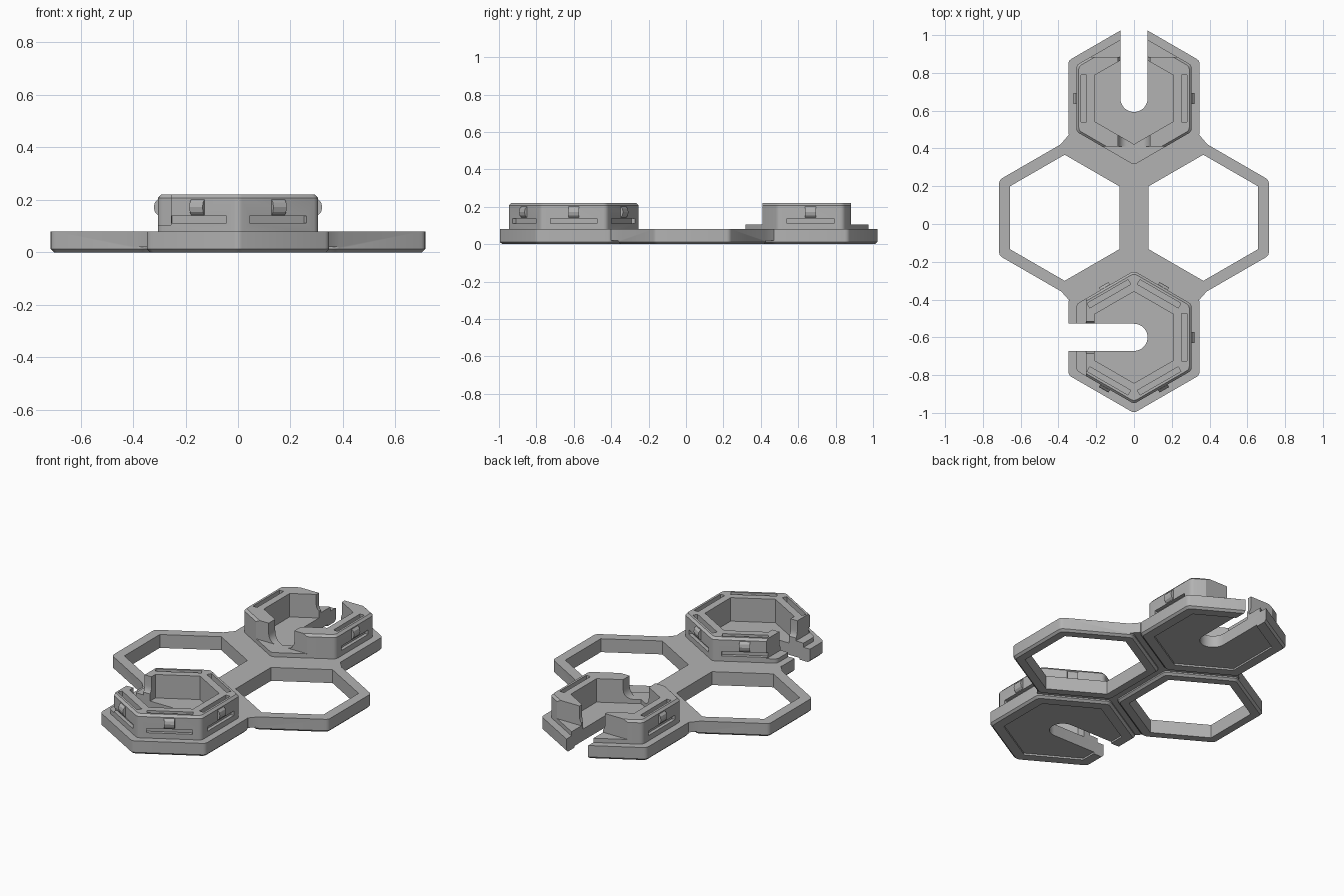
import bpy, bmesh, math
from mathutils import Matrix, Vector

cube = bpy.data.objects.get("Cube")
if cube:
    bpy.data.objects.remove(cube, do_unlink=True)

grey = bpy.data.materials.new("plain grey")
grey.use_nodes = True
COLOUR = (0.45, 0.45, 0.45, 1)
grey.diffuse_color = COLOUR
bsdf = next(n for n in grey.node_tree.nodes if n.type == 'BSDF_PRINCIPLED')
bsdf.inputs["Base Color"].default_value = COLOUR

TOP = 0.08                      # top of the base plate
FRONT, BACK = (0, -0.6), (0, 0.665)
SIDES = [(0.367, 0.033), (-0.367, 0.033)]


def at(c, angle=0.0):
    return Matrix.Translation((c[0], c[1], 0)) @ Matrix.Rotation(math.radians(angle), 4, 'Z')


def solid(name, rings, matrix=Matrix()):
    """Closed solid lofted through rings of 3D points."""
    bm = bmesh.new()
    loops = [[bm.verts.new(matrix @ Vector(p)) for p in ring] for ring in rings]
    n = len(loops[0])
    for a, b in zip(loops, loops[1:]):
        for i in range(n):
            j = (i + 1) % n
            bm.faces.new((a[i], a[j], b[j], b[i]))
    bm.faces.new(loops[0][::-1])
    bm.faces.new(loops[-1])
    bmesh.ops.recalc_face_normals(bm, faces=bm.faces)
    mesh = bpy.data.meshes.new(name)
    bm.to_mesh(mesh)
    bm.free()
    mesh.materials.append(grey)
    ob = bpy.data.objects.new(name, mesh)
    bpy.context.collection.objects.link(ob)
    return ob


def hexagon(apothem, z, r):
    """Pointy-top hexagon with corners rounded by radius r."""
    pts = []
    for k in range(6):
        a = math.radians(30 + 60 * k)
        d = (apothem - r) / math.cos(math.pi / 6)
        for t in ((-30, -10, 10, 30) if r else (0,)):
            b = a + math.radians(t)
            pts.append((d * math.cos(a) + r * math.cos(b), d * math.sin(a) + r * math.sin(b), z))
    return pts


def hex_solid(name, c, levels, r=0.0):
    return solid(name, [hexagon(a, z, r) for a, z in levels], at(c))


def prism(name, pts, z0, z1, matrix=Matrix()):
    return solid(name, [[(x, y, z) for x, y in pts] for z in (z0, z1)], matrix)


def box(x0, x1, y0, y1, z0, z1, matrix):
    return prism("box", [(x0, y0), (x1, y0), (x1, y1), (x0, y1)], z0, z1, matrix)


def combine(ob, other, op='DIFFERENCE'):
    m = ob.modifiers.new("cut", 'BOOLEAN')
    m.object, m.operation, m.solver = other, op, 'EXACT'
    bpy.context.view_layer.objects.active = ob
    bpy.ops.object.modifier_apply(modifier=m.name)
    bpy.data.objects.remove(other, do_unlink=True)


def slot(matrix):
    """Round-ended cable slot running out along local +x."""
    pts = [(0.5, 0.072)] + [(0.072 * math.cos(math.radians(a)), 0.072 * math.sin(math.radians(a)))
                            for a in range(90, 271, 10)] + [(0.5, -0.072)]
    return prism("slot", pts, -0.1, 0.4, matrix)


def channel(x0, x1, matrix):
    """U-shaped channel through the cup wall along local x."""
    pts = [(0.085, 0.4), (0.085, 0.16)]
    pts += [(0.04 + 0.045 * math.cos(math.radians(a)), 0.16 - 0.055 * math.sin(math.radians(a)))
            for a in (18, 36, 54, 72, 90)]
    pts += [(-y, z) for y, z in reversed(pts)]
    return solid("channel", [[(x, y, z) for y, z in pts] for x in (x0, x1)], matrix)


# Base plate: web joining four hexagon cells with chamfered undersides
web = [(0.347, 0.47), (0.39, 0.42), (0.39, -0.352), (0.347, -0.4)]
web += [(-x, y) for x, y in reversed(web)]
base = prism("base_plate", web, 0.02, TOP)
for c in [FRONT, BACK] + SIDES:
    cell = hex_solid("cell", c, [(0.335, 0), (0.347, 0.012), (0.347, TOP)], 0.03)
    combine(base, cell, 'UNION')
for c in SIDES:
    combine(base, hex_solid("hole", c, [(0.289, -0.1), (0.289, 0.2)]))
for c in (FRONT, BACK):
    combine(base, hex_solid("recess", c, [(0.28, -0.1), (0.28, 0.01)]))
combine(base, slot(at(FRONT, 180)))
combine(base, slot(at(BACK, 90)))


def cup(name, c, slot_angle, clip_angles, ends):
    """Hexagonal cup wall with slot, magnet pockets and clip bumps."""
    ob = hex_solid(name, c, [(0.305, TOP - 0.01), (0.305, 0.207), (0.293, 0.22)], 0.03)
    combine(ob, hex_solid("inside", c, [(0.21, 0), (0.21, 0.4)]))
    axis = at(c, slot_angle)
    combine(ob, slot(axis))
    # trimmed wall ends, leaving a low step
    near, far = ends
    combine(ob, box(near, 0.6, -0.5, 0.5, 0.105, 0.4, axis))
    combine(ob, channel(0.1, 0.6, axis))
    if far:
        combine(ob, box(-0.6, far, -0.5, 0.5, 0.105, 0.4, axis))
        combine(ob, channel(-0.6, -0.1, axis))
    for a in clip_angles:
        m = at(c, a)
        combine(ob, box(0.252, 0.28, -0.125, 0.125, 0.165, 0.4, m))
        combine(ob, box(0.285, 0.5, -0.125, 0.125, 0.112, 0.138, m))
    # rounded clip bumps
    for i, a in enumerate(clip_angles):
        prof = [(0.295, 0.14), (0.306, 0.142), (0.317, 0.154), (0.321, 0.172),
                (0.317, 0.19), (0.306, 0.202), (0.295, 0.204)]
        solid(f"{name}_clip_{i + 1}", [[(x, y, z) for x, z in prof] for y in (-0.029, 0.029)], at(c, a))
    return ob


cup("front_cup", FRONT, 180, (-120, -60, 0, 60, 120), (0.255, None))
cup("back_cup", BACK, 90, (0, 180), (0.218, -0.255))

# Smooth only the rounded corners
for ob in bpy.context.scene.objects:
    if ob.type == 'MESH' and grey.name in ob.data.materials:
        bpy.ops.object.select_all(action='DESELECT')
        ob.select_set(True)
        bpy.context.view_layer.objects.active = ob
        bpy.ops.object.shade_smooth_by_angle(angle=math.radians(25))
